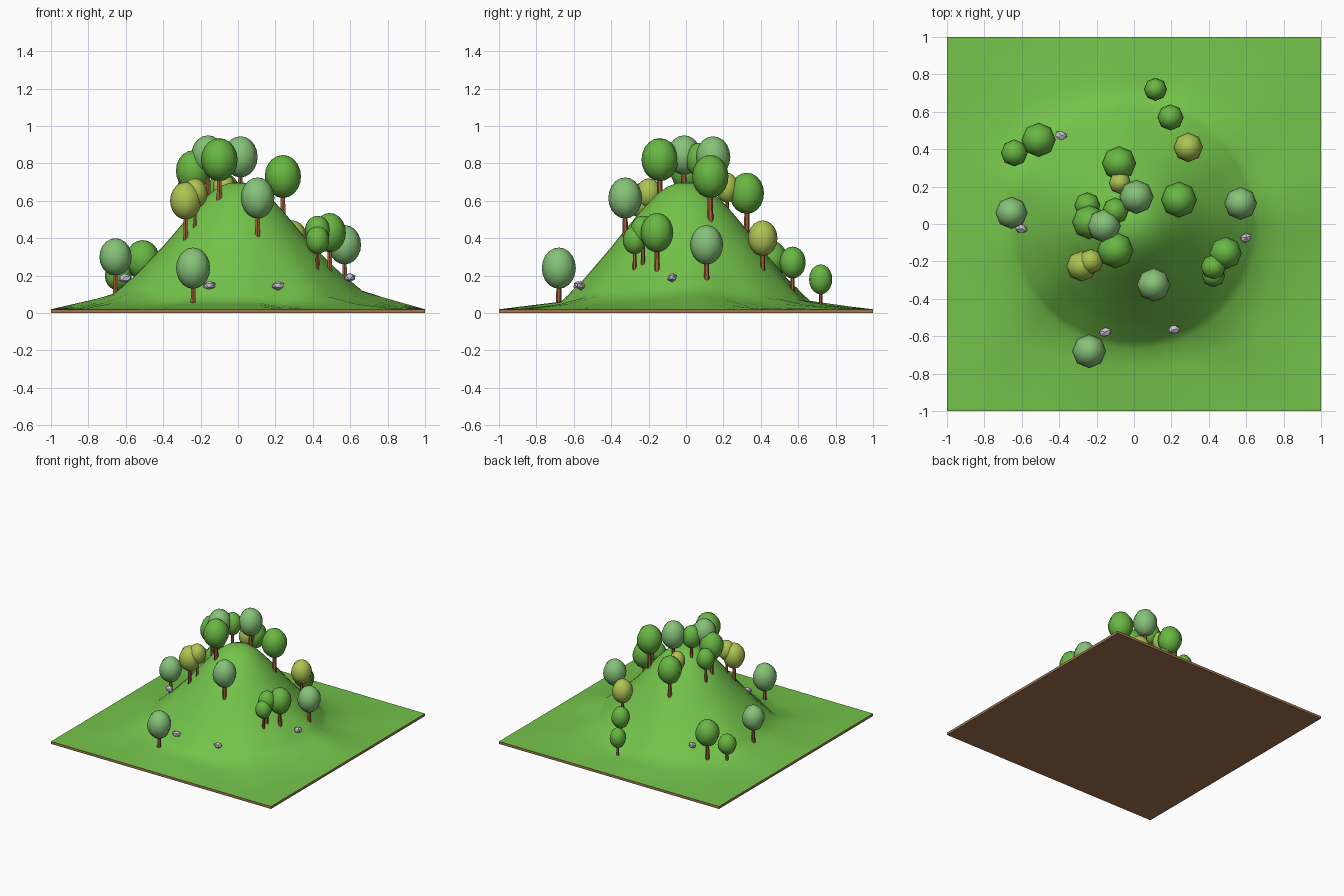
import bpy, bmesh, math, random
from mathutils import Matrix

if "Cube" in bpy.data.objects:
    bpy.data.objects.remove(bpy.data.objects["Cube"])

random.seed(4)


def material(name, rgb):
    m = bpy.data.materials.new(name)
    m.diffuse_color = (*rgb, 1)
    m.use_nodes = True
    m.node_tree.nodes["Principled BSDF"].inputs["Base Color"].default_value = m.diffuse_color
    return m


GRASS = material("grass", (0.175, 0.55, 0.07))
DIRT = material("dirt", (0.36, 0.18, 0.08))
BARK = material("bark", (0.36, 0.125, 0.045))
STONE = material("stone", (0.58, 0.53, 0.64))
LEAVES = {"green": material("leaf_green", (0.14, 0.47, 0.055)),
          "sage": material("leaf_sage", (0.24, 0.54, 0.19)),
          "olive": material("leaf_olive", (0.42, 0.55, 0.085))}

# Hill profile: (radius, height)
PROFILE = [(0, .70), (.05, .695), (.1, .675), (.15, .64), (.2, .59), (.25, .535),
           (.3, .475), (.35, .415), (.4, .355), (.45, .30), (.5, .245), (.55, .19),
           (.6, .145), (.63, .115), (.67, .08)]
FOOT = PROFILE[-1][0]


def hill_height(r, a):
    """Height of the hill, with a higher foot to the sides and shallow gullies."""
    for (r0, z0), (r1, z1) in zip(PROFILE, PROFILE[1:]):
        if r <= r1:
            z = z0 + (z1 - z0) * (r - r0) / (r1 - r0)
            break
    else:
        z = PROFILE[-1][1]
    k = min(1, max(0, (r - .35) / .3))
    return z + k * (.025 * math.cos(2 * a) + .010 * math.sin(7 * a + 1) + .006 * math.sin(12 * a))


def ground_height(x, y):
    r, a = math.hypot(x, y), math.atan2(y, x)
    if r <= FOOT:
        return hill_height(r, a)
    edge = 1 / max(abs(math.cos(a)), abs(math.sin(a)))
    t = min(1, (r - FOOT) / (edge - FOOT))
    power = 1 + 1.6 * math.sin(2 * a) ** 2      # flatter towards the corners
    return .02 + (hill_height(FOOT, a) - .02) * (1 - t) ** power


def finish(name, bm, mats, angle=30):
    bmesh.ops.recalc_face_normals(bm, faces=bm.faces)
    me = bpy.data.meshes.new(name)
    bm.to_mesh(me)
    bm.free()
    for m in mats:
        me.materials.append(m)
    ob = bpy.data.objects.new(name, me)
    bpy.context.collection.objects.link(ob)
    bpy.ops.object.select_all(action='DESELECT')
    ob.select_set(True)
    bpy.context.view_layer.objects.active = ob
    if angle:
        bpy.ops.object.shade_smooth_by_angle(angle=math.radians(angle))
    return ob


# Terrain: rings round the peak that spread out to a square slab
N = 48
bm = bmesh.new()
rings = []
for i in range(1, len(PROFILE) + 4):
    ring = []
    for j in range(N):
        a = 2 * math.pi * j / N
        edge = 1 / max(abs(math.cos(a)), abs(math.sin(a)))
        if i < len(PROFILE):
            r = PROFILE[i][0]
        else:
            r = FOOT + (edge - FOOT) * (.3, .65, 1, 1)[i - len(PROFILE)]
        x, y = r * math.cos(a), r * math.sin(a)
        z = 0 if i == len(PROFILE) + 3 else ground_height(x, y)
        ring.append(bm.verts.new((x, y, z)))
    rings.append(ring)
peak = bm.verts.new((0, 0, PROFILE[0][1]))
for j in range(N):
    k = (j + 1) % N
    bm.faces.new((peak, rings[0][j], rings[0][k]))
    for lo, hi in zip(rings, rings[1:]):
        f = bm.faces.new((lo[j], hi[j], hi[k], lo[k]))
        if hi is rings[-1]:
            f.material_index = 1
bm.faces.new(rings[-1]).material_index = 1
finish("grassy_hill", bm, [GRASS, DIRT], 40)

# Trees: x, y, crown centre height, crown radius, crown half height, leaf colour
TREES = [
    (.115, .72, .18, .062, .08, "green"), (.195, .57, .27, .07, .085, "green"),
    (.29, .41, .40, .079, .095, "olive"), (-.51, .45, .285, .092, .105, "green"),
    (-.64, .38, .20, .072, .08, "green"), (-.655, .06, .30, .086, .10, "sage"),
    (-.08, .325, .64, .092, .11, "green"), (-.075, .22, .67, .06, .08, "olive"),
    (.013, .145, .835, .092, .11, "sage"), (.24, .13, .73, .097, .115, "green"),
    (.57, .11, .365, .088, .105, "sage"), (-.25, .10, .69, .07, .085, "green"),
    (-.24, .01, .76, .092, .11, "green"), (-.10, .07, .82, .072, .09, "green"),
    (-.16, -.01, .845, .09, .105, "sage"), (-.10, -.14, .82, .098, .115, "green"),
    (-.28, -.225, .60, .083, .10, "olive"), (-.23, -.20, .64, .067, .08, "olive"),
    (.105, -.325, .615, .09, .11, "sage"), (.49, -.155, .43, .087, .105, "green"),
    (.425, -.23, .44, .068, .08, "green"), (.425, -.275, .39, .063, .075, "green"),
    (-.24, -.68, .24, .091, .11, "sage")]

for x, y, z, r, h, leaf in TREES:
    bm = bmesh.new()
    bmesh.ops.create_uvsphere(bm, u_segments=8, v_segments=10, radius=1)
    bm.transform(Matrix.Translation((x, y, z)) @ Matrix.Diagonal((r, r, h, 1)))
    finish("tree_crown", bm, [LEAVES[leaf]], 50)

    bottom = min(ground_height(x, y) - .02, z - h - .06)
    bm = bmesh.new()
    bmesh.ops.create_cone(bm, cap_ends=True, segments=6, radius1=r * .17, radius2=r * .12,
                          depth=z - bottom)
    bm.transform(Matrix.Translation((x, y, (z + bottom) / 2)))
    finish("tree_trunk", bm, [BARK])

# Rocks: squashed, roughened lumps resting on the slope
for x, y, z in [(-.39, .475, .16), (-.605, -.025, .185), (-.155, -.577, .147),
                (.215, -.563, .147), (.598, -.073, .19)]:
    bm = bmesh.new()
    bmesh.ops.create_icosphere(bm, subdivisions=1, radius=1)
    for v in bm.verts:
        v.co *= random.uniform(.85, 1.1)
    bm.transform(Matrix.Translation((x, y, max(z, ground_height(x, y) + .008)))
                 @ Matrix.Rotation(random.uniform(-.4, .4), 4, 'Z')
                 @ Matrix.Diagonal((.037, .026, .025, 1)))
    finish("rock", bm, [STONE], 0)
